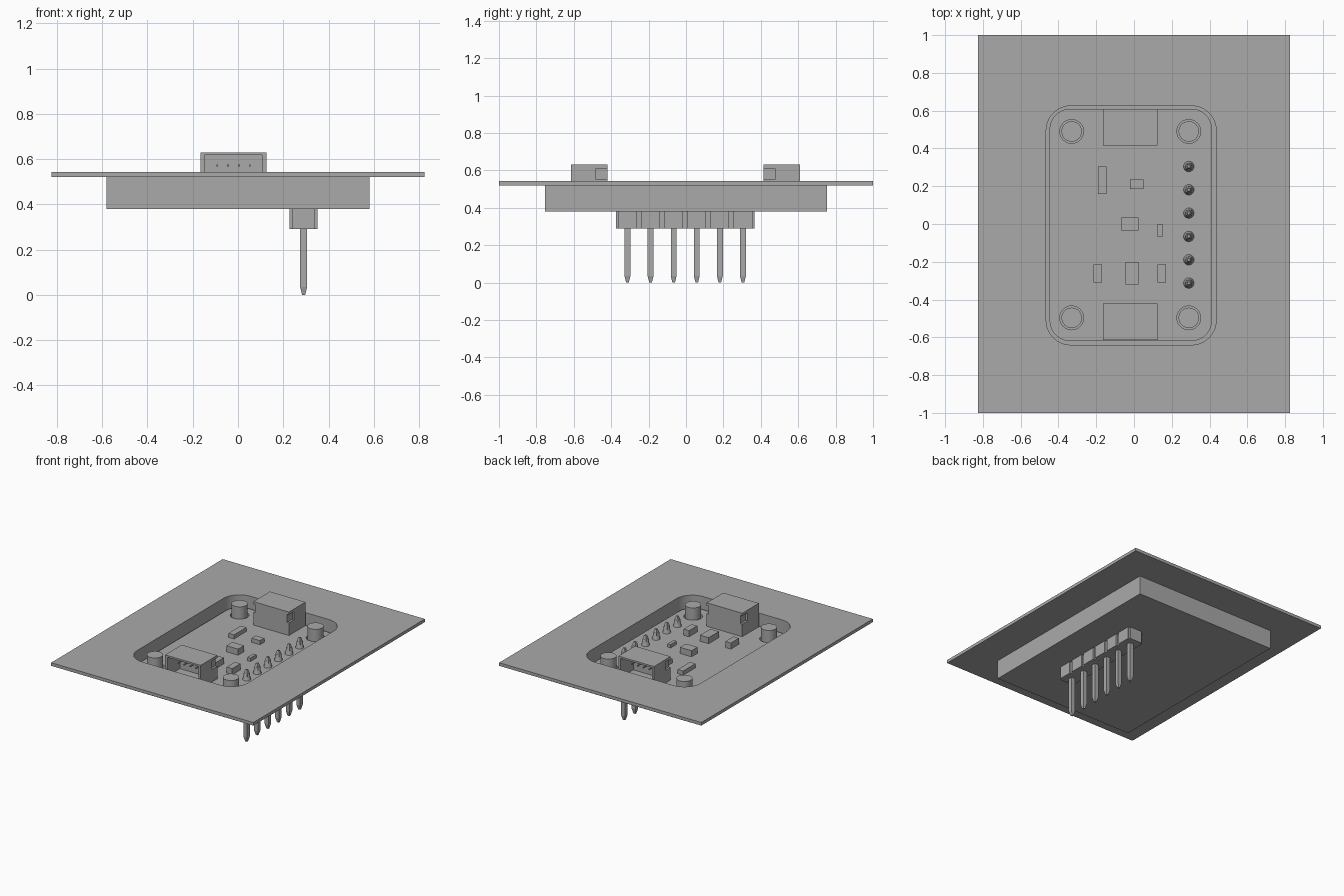
import bpy, bmesh, math
from mathutils import Matrix

if "Cube" in bpy.data.objects:
    bpy.data.objects.remove(bpy.data.objects["Cube"], do_unlink=True)

grey = bpy.data.materials.new("mid grey")
grey.use_nodes = True
COLOUR = (0.4, 0.4, 0.4, 1)
grey.diffuse_color = COLOUR
grey.node_tree.nodes["Principled BSDF"].inputs["Base Color"].default_value = COLOUR


def finish(name, bm):
    bmesh.ops.recalc_face_normals(bm, faces=bm.faces)
    mesh = bpy.data.meshes.new(name)
    bm.to_mesh(mesh)
    bm.free()
    mesh.materials.append(grey)
    obj = bpy.data.objects.new(name, mesh)
    bpy.context.collection.objects.link(obj)
    return obj


def add_box(bm, x0, x1, y0, y1, z0, z1):
    m = Matrix.Translation(((x0 + x1) / 2, (y0 + y1) / 2, (z0 + z1) / 2))
    m = m @ Matrix.Diagonal((x1 - x0, y1 - y0, z1 - z0, 1))
    bmesh.ops.create_cube(bm, size=1, matrix=m)


def box(name, *dims):
    bm = bmesh.new()
    add_box(bm, *dims)
    return finish(name, bm)


def add_cone(bm, x, y, z0, z1, r0, r1, sides=32, turn=0):
    m = Matrix.Translation((x, y, (z0 + z1) / 2)) @ Matrix.Rotation(turn, 4, "Z")
    bmesh.ops.create_cone(bm, cap_ends=True, segments=sides, radius1=r0,
                          radius2=r1, depth=z1 - z0, matrix=m)


def rounded_slab(name, x0, x1, y0, y1, z0, z1, r, steps=10):
    bm = bmesh.new()
    corners = [(x1 - r, y1 - r), (x0 + r, y1 - r), (x0 + r, y0 + r), (x1 - r, y0 + r)]
    verts = []
    for quarter, (cx, cy) in enumerate(corners):
        for i in range(steps + 1):
            a = math.pi / 2 * (quarter + i / steps)
            verts.append(bm.verts.new((cx + r * math.cos(a), cy + r * math.sin(a), z0)))
    base = bm.faces.new(verts)
    top = bmesh.ops.extrude_face_region(bm, geom=[base])["geom"]
    moved = [v for v in top if isinstance(v, bmesh.types.BMVert)]
    bmesh.ops.translate(bm, verts=moved, vec=(0, 0, z1 - z0))
    return finish(name, bm)


def combine(obj, tool, operation="DIFFERENCE"):
    # apply a boolean and discard the tool object
    mod = obj.modifiers.new("boolean", "BOOLEAN")
    mod.operation, mod.solver, mod.object = operation, "EXACT", tool
    graph = bpy.context.evaluated_depsgraph_get()
    mesh = bpy.data.meshes.new_from_object(obj.evaluated_get(graph))
    obj.modifiers.clear()
    obj.data = mesh
    bpy.data.objects.remove(tool, do_unlink=True)


def smooth(obj):
    bpy.ops.object.select_all(action="DESELECT")
    obj.select_set(True)
    bpy.context.view_layer.objects.active = obj
    bpy.ops.object.shade_smooth_by_angle(angle=math.radians(30))


BOARD_TOP = 0.457
PLATE_TOP = 0.543
FLOOR = 0.385

# Flanged tray with a rounded pocket
tray = box("tray", -0.825, 0.825, -1, 1, 0.52, PLATE_TOP)
combine(tray, box("tray_body", -0.58, 0.58, -0.755, 0.755, 0.38, 0.53), "UNION")
combine(tray, rounded_slab("pocket", -0.465, 0.435, -0.64, 0.625, FLOOR, 0.7, 0.13))
smooth(tray)

# Circuit board with four mounting holes
posts = [(x, y) for x in (-0.33, 0.29) for y in (-0.497, 0.49)]
board = rounded_slab("circuit_board", -0.447, 0.413, -0.62, 0.61, FLOOR, BOARD_TOP, 0.11)
bm = bmesh.new()
for x, y in posts:
    add_cone(bm, x, y, 0.3, 0.6, 0.063, 0.063)
combine(board, finish("mounting_holes", bm))
smooth(board)

# Locating posts through the holes
bm = bmesh.new()
for x, y in posts:
    add_cone(bm, x, y, FLOOR, PLATE_TOP, 0.054, 0.054)
smooth(finish("locating_posts", bm))

# Two sockets opening outward at the board ends
for name, s, mid in (("front_socket", -1, -0.517), ("back_socket", 1, 0.512)):
    def span(a, b):
        return sorted((mid + s * a, mid + s * b))

    shell = box(name, -0.165, 0.125, *span(-0.097, 0.097), BOARD_TOP, 0.63)
    combine(shell, box("cavity", -0.147, 0.107, *span(-0.05, 0.2), 0.477, 0.617))
    bm = bmesh.new()
    for x0, x1 in ((-0.2, -0.15), (0.11, 0.2)):
        add_box(bm, x0, x1, *span(-0.2, -0.035), 0.55, 0.61)
    combine(shell, finish("side_notches", bm))
    bm = bmesh.new()
    for i in range(4):
        x = -0.092 + i * 0.048
        add_box(bm, x - 0.004, x + 0.004, *span(-0.06, 0.05), 0.567, 0.575)
    finish(name + "_contacts", bm)

# Small surface parts: x0, x1, y0, y1, height
parts = [
    ("long_chip", -0.19, -0.145, 0.16, 0.305, 0.03),
    ("upper_chip", -0.02, 0.05, 0.185, 0.235, 0.03),
    ("centre_chip", -0.07, 0.025, -0.035, 0.035, 0.045),
    ("small_chip", 0.125, 0.15, -0.07, 0.0, 0.025),
    ("left_chip", -0.215, -0.17, -0.31, -0.215, 0.045),
    ("regulator", -0.045, 0.025, -0.32, -0.2, 0.045),
    ("right_chip", 0.125, 0.17, -0.31, -0.215, 0.045),
]
for name, x0, x1, y0, y1, height in parts:
    box(name, x0, x1, y0, y1, BOARD_TOP, BOARD_TOP + height)

# Pin header: chamfered housing blocks, tapered pins, solder cones
housing, pins, solder = bmesh.new(), bmesh.new(), bmesh.new()
X, HALF, QUARTER = 0.29, 0.0155, math.pi / 4
for i in range(6):
    y = -0.313 + i * 0.1235
    add_box(housing, X - 0.062, X + 0.062, y - 0.05, y + 0.05, 0.29, 0.38)
    add_box(housing, X - 0.05, X + 0.05, y - 0.0617, y + 0.0617, 0.29, 0.38)
    r = HALF * math.sqrt(2)
    add_cone(pins, X, y, 0.0, 0.035, r * 0.45, r, 4, QUARTER)
    add_cone(pins, X, y, 0.035, 0.5, r, r, 4, QUARTER)
    add_cone(pins, X, y, 0.5, 0.53, r, r * 0.45, 4, QUARTER)
    add_cone(solder, X, y, BOARD_TOP, 0.505, 0.028, 0.017, 16)
finish("header_housing", housing)
finish("header_pins", pins)
smooth(finish("solder_joints", solder))
